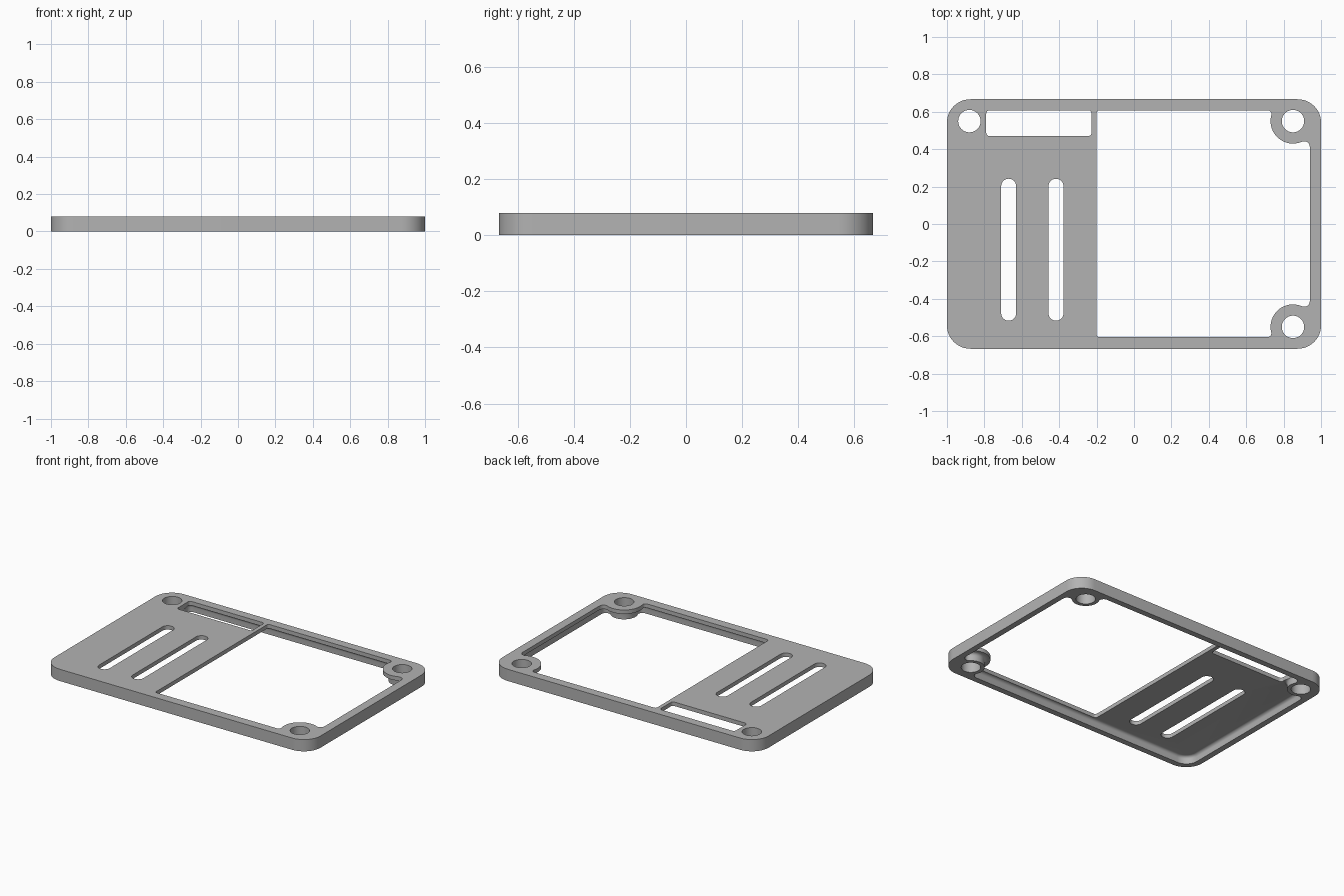
import bpy, bmesh
from math import sin, cos, pi, sqrt, atan2

cube = bpy.data.objects.get("Cube")
if cube:
    bpy.data.objects.remove(cube, do_unlink=True)

HEIGHT, PLATE = 0.08, 0.027
WALL, FILLET = 0.04, 0.02
HALF_X, HALF_Y = 1.0, 0.667
HOLE_R = 0.06
RIGHT_BOSS, LEFT_BOSS = (0.85, 0.55), (0.88, 0.55)

grey = bpy.data.materials.new("plain grey")
grey.use_nodes = True
colour = (0.45, 0.45, 0.45, 1)
grey.diffuse_color = colour
grey.node_tree.nodes["Principled BSDF"].inputs["Base Color"].default_value = colour


def arc(cx, cy, r, start, end, n=12):
    return [(cx + r * cos(start + (end - start) * i / n),
             cy + r * sin(start + (end - start) * i / n)) for i in range(n + 1)]


def boss_corner(x, y, centre, r, fx, fy):
    """Corner of an outline that runs round a boss, blended into both walls."""
    cx, cy = centre
    ax, by = x - fx, y - fy
    ay = cy - sqrt((r + fx) ** 2 - (ax - cx) ** 2)
    bx = cx - sqrt((r + fy) ** 2 - (by - cy) ** 2)
    to_a, to_b = atan2(ay - cy, ax - cx), atan2(by - cy, bx - cx) - 2 * pi
    return (arc(ax, ay, fx, 0, to_a + pi, 6)
            + arc(cx, cy, r, to_a, to_b, 32)
            + arc(bx, by, fy, to_b + pi, pi / 2, 6))


def outline(x0, x1, y0, y1, r, bosses=None):
    """Rounded rectangle; bosses maps a corner's signs to its boss data."""
    pts = []
    for sx, sy in ((1, 1), (-1, 1), (-1, -1), (1, -1)):
        x, y = (x1 if sx > 0 else -x0), (y1 if sy > 0 else -y0)
        if bosses and (sx, sy) in bosses:
            corner = boss_corner(x, y, *bosses[sx, sy])
        else:
            corner = arc(x - r, y - r, r, 0, pi / 2)
        corner = [(sx * px, sy * py) for px, py in corner]
        pts += corner if sx * sy > 0 else corner[::-1]
    return pts


def loft(name, layers):
    """Closed solid through matching outlines at rising heights."""
    bm = bmesh.new()
    rings = [[bm.verts.new((x, y, z)) for x, y in pts] for z, pts in layers]
    bm.faces.new(rings[0][::-1])
    bm.faces.new(rings[-1])
    for low, high in zip(rings, rings[1:]):
        for i in range(len(low)):
            j = (i + 1) % len(low)
            bm.faces.new((low[i], low[j], high[j], high[i]))
    bmesh.ops.remove_doubles(bm, verts=bm.verts, dist=1e-5)
    bmesh.ops.recalc_face_normals(bm, faces=bm.faces)
    mesh = bpy.data.meshes.new(name)
    bm.to_mesh(mesh)
    bm.free()
    obj = bpy.data.objects.new(name, mesh)
    bpy.context.collection.objects.link(obj)
    return obj


def through(name, pts):
    return loft(name, [(-0.05, pts), (HEIGHT + 0.05, pts)])


# Rounded frame block
frame = loft("cover_frame", [(z, outline(-HALF_X, HALF_X, -HALF_Y, HALF_Y, 0.125))
                             for z in (0, HEIGHT)])
frame.data.materials.append(grey)


# Underside pocket with a rounded ceiling edge, leaving walls and screw bosses
def pocket_outline(d):
    x, y = HALF_X - WALL - d, HALF_Y - WALL - d
    r, f = 0.085 + d, 0.03 - d
    return outline(-x, x, -y, y, 0.085 - d,
                   {(1, 1): (RIGHT_BOSS, r, f, f), (1, -1): (RIGHT_BOSS, r, f, f),
                    (-1, 1): (LEFT_BOSS, r, f, f)})


ceiling = HEIGHT - PLATE
layers = [(-0.05, pocket_outline(0))]
for i in range(6):
    a = i / 5 * pi / 2
    layers.append((ceiling - FILLET * (1 - sin(a)), pocket_outline(FILLET * (1 - cos(a)))))
cutters = [loft("pocket_cutter", layers)]

# Large opening with round flanges at its two right-hand corners
flange = (RIGHT_BOSS, 0.12, 0.03, 0.02)
cutters.append(through("opening_cutter", outline(
    -0.2, 0.94, -0.605, 0.608, 0.015, {(1, 1): flange, (1, -1): flange})))

# Rectangular window and two long slots
cutters.append(through("window_cutter", outline(-0.79, -0.227, 0.47, 0.608, 0.018)))
for x in (-0.67, -0.417):
    cutters.append(through("slot_cutter", outline(x - 0.04, x + 0.04, -0.517, 0.242, 0.0399)))

# Screw holes
for x, y in ((0.85, 0.55), (0.85, -0.55), (-0.88, 0.55)):
    cutters.append(through("hole_cutter", arc(x, y, HOLE_R, 0, 2 * pi, 40)[:-1]))

# Cut everything out of the frame
bpy.context.view_layer.objects.active = frame
for cutter in cutters:
    cutter.hide_render = True
    mod = frame.modifiers.new("cut", "BOOLEAN")
    mod.operation, mod.solver, mod.object = "DIFFERENCE", "EXACT", cutter
    bpy.ops.object.modifier_apply(modifier=mod.name)
    bpy.data.objects.remove(cutter, do_unlink=True)

bpy.ops.object.select_all(action="DESELECT")
frame.select_set(True)
bpy.ops.object.shade_smooth_by_angle(angle=pi / 6)
